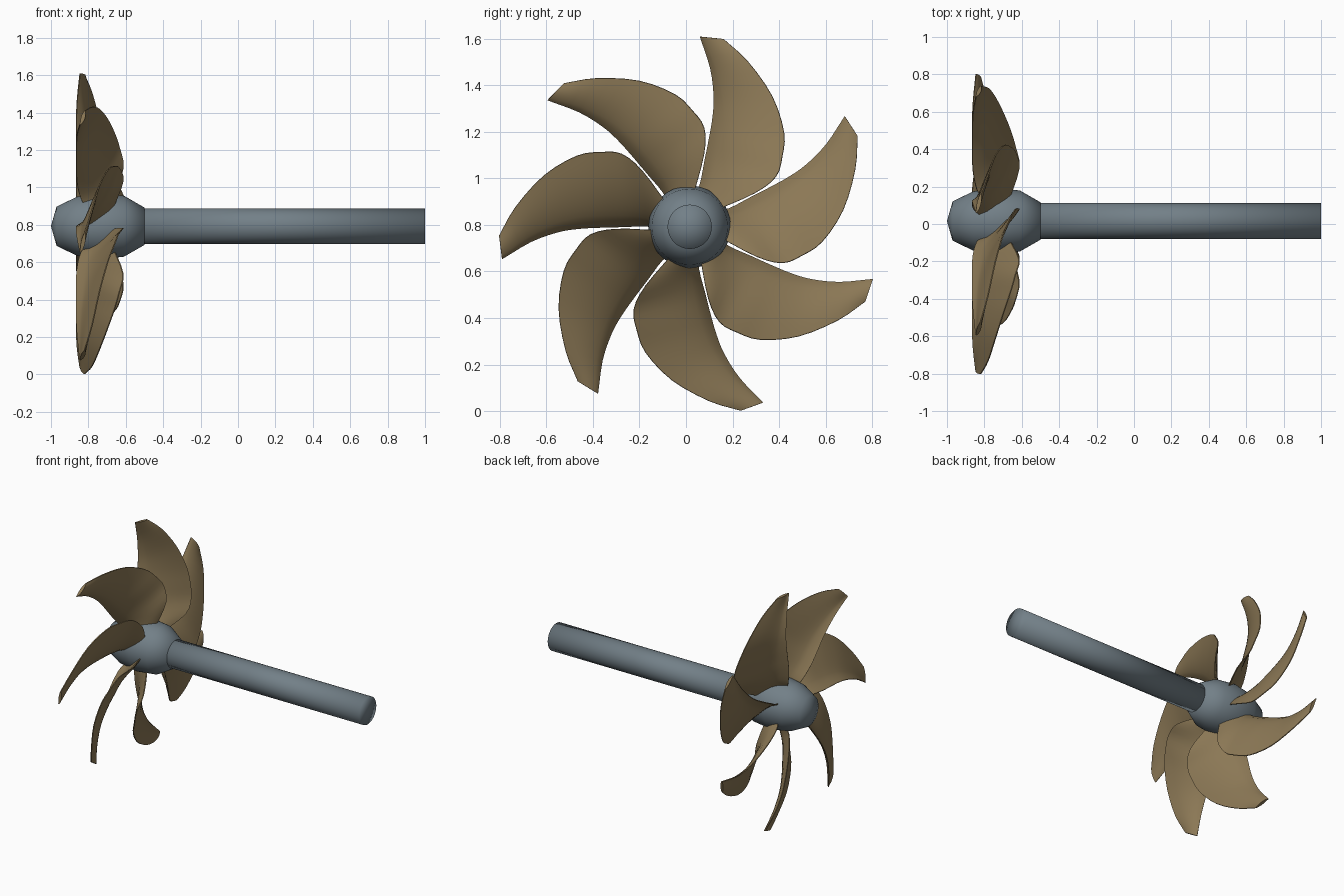
import bpy, bmesh, math
from mathutils import Vector

if "Cube" in bpy.data.objects:
    bpy.data.objects.remove(bpy.data.objects["Cube"])

CY, CZ = 0.016, 0.792      # shaft axis position
BLADES = 7


def material(name, rgb):
    m = bpy.data.materials.new(name)
    m.diffuse_color = (*rgb, 1)
    m.use_nodes = True
    m.node_tree.nodes["Principled BSDF"].inputs["Base Color"].default_value = m.diffuse_color
    return m


steel = material("steel grey", (0.17, 0.215, 0.245))
bronze = material("bronze", (0.26, 0.188, 0.092))


def finish(name, bm, mat, angle):
    bmesh.ops.recalc_face_normals(bm, faces=bm.faces)
    me = bpy.data.meshes.new(name)
    bm.to_mesh(me)
    bm.free()
    me.materials.append(mat)
    ob = bpy.data.objects.new(name, me)
    bpy.context.collection.objects.link(ob)
    ob.location = (0, CY, CZ)
    bpy.context.view_layer.objects.active = ob
    ob.select_set(True)
    bpy.ops.object.shade_smooth_by_angle(angle=math.radians(angle))
    ob.select_set(False)
    return ob


def lathe(name, profile, mat, angle, n=48):
    """Spin (x, radius) points about the x axis."""
    bm = bmesh.new()
    verts = [bm.verts.new((x, r, 0)) for x, r in profile]
    edges = [bm.edges.new(p) for p in zip(verts, verts[1:])]
    bmesh.ops.spin(bm, geom=verts + edges, cent=(0, 0, 0), axis=(1, 0, 0),
                   angle=2 * math.pi, steps=n)
    bmesh.ops.remove_doubles(bm, verts=bm.verts, dist=1e-4)
    return finish(name, bm, mat, angle)


# Hub and shaft
lathe("hub", [(-1, 0), (-0.97, 0.105), (-0.86, 0.158), (-0.74, 0.177),
              (-0.61, 0.163), (-0.5, 0.1), (-0.5, 0)], steel, 100)
lathe("shaft", [(-0.55, 0), (-0.55, 0.095), (1, 0.095), (1, 0)], steel, 100)

# Blade edges from root to tip, as (x, sideways, outward)
TRAILING = [(-.80, .01, .11), (-.84, .045, .18), (-.86, .065, .28), (-.865, .085, .38),
            (-.865, .10, .47), (-.865, .105, .56), (-.86, .09, .68), (-.845, .045, .817)]
LEADING = [(-.67, .11, .07), (-.615, .28, .145), (-.635, .37, .215), (-.66, .397, .30),
           (-.695, .405, .405), (-.74, .355, .56), (-.78, .25, .71), (-.82, .145, .807)]


def smooth_path(points, sub=3):
    """Catmull-Rom curve through the points."""
    p = [Vector(q) for q in points]
    p = [2 * p[0] - p[1]] + p + [2 * p[-1] - p[-2]]
    out = []
    for a, b, c, d in zip(p, p[1:], p[2:], p[3:]):
        for i in range(sub):
            t = i / sub
            out.append(0.5 * (2 * b + (c - a) * t + (2 * a - 5 * b + 4 * c - d) * t * t
                              + (3 * b - a - 3 * c + d) * t ** 3))
    return out + [p[-2]]


# One blade: a loft of thin sections, steep at the trailing edge and flatter ahead
bm = bmesh.new()
N = 12
rings = []
for a, b in zip(smooth_path(TRAILING), smooth_path(LEADING)):
    chord = b - a
    mids = []
    for i in range(N + 1):
        t = i / N
        p = a + chord * t
        p.x = a.x + chord.x * t ** 0.62
        mids.append(p)
    front, back = [], []
    for i, mid in enumerate(mids):
        tangent = mids[min(i + 1, N)] - mids[max(i - 1, 0)]
        normal = Vector((tangent.y, -tangent.x, 0)).normalized()
        half = normal * (0.003 + 0.008 * math.sin(math.pi * i / N))
        front.append(bm.verts.new(mid + half))
        back.append(bm.verts.new(mid - half))
    rings.append(front + back[::-1])
for r, s in zip(rings, rings[1:]):
    for i in range(len(r)):
        j = (i + 1) % len(r)
        bm.faces.new((r[i], r[j], s[j], s[i]))
for r in (rings[0], rings[-1]):                # root and tip caps
    for i in range(N):
        bm.faces.new((r[i], r[i + 1], r[-2 - i], r[-1 - i]))
blade = finish("blade_1", bm, bronze, 40)

# Remaining blades around the hub
for k in range(1, BLADES):
    ob = bpy.data.objects.new(f"blade_{k + 1}", blade.data)
    ob.location = blade.location
    ob.rotation_euler.x = 2 * math.pi * k / BLADES
    bpy.context.collection.objects.link(ob)
